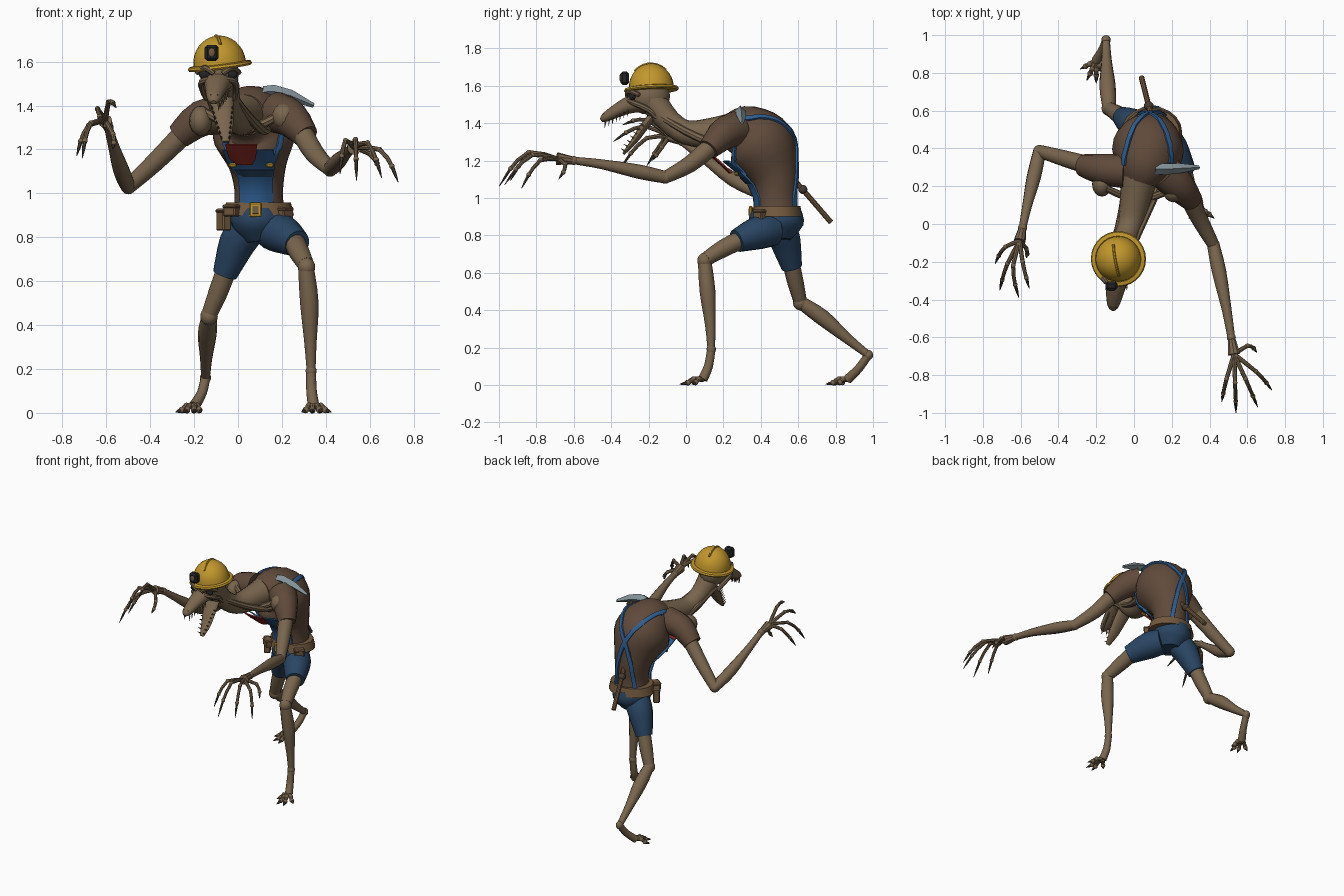
import bpy, bmesh, math
from mathutils import Vector, Matrix
from mathutils.bvhtree import BVHTree

cube = bpy.data.objects.get("Cube")
if cube:
    bpy.data.objects.remove(cube, do_unlink=True)

PALETTE = {
    "skin": (.19, .13, .075), "shirt_brown": (.115, .068, .043), "helmet_yellow": (.54, .31, .025),
    "navy": (.023, .06, .125), "strap_blue": (.028, .11, .28), "pocket_red": (.27, .022, .015),
    "steel": (.23, .29, .32), "black": (.018, .018, .02), "leather": (.17, .1, .05),
    "claw_dark": (.06, .045, .032)}
MATS = {}
for key, rgb in PALETTE.items():
    m = bpy.data.materials.new(key)
    m.use_nodes = True
    m.diffuse_color = (*rgb, 1)
    m.node_tree.nodes["Principled BSDF"].inputs["Base Color"].default_value = (*rgb, 1)
    MATS[key] = m
parts = []


def finish(bm, name, mat):
    bmesh.ops.recalc_face_normals(bm, faces=bm.faces)
    me = bpy.data.meshes.new(name)
    bm.to_mesh(me)
    bm.free()
    me.materials.append(MATS[mat])
    ob = bpy.data.objects.new(name, me)
    bpy.context.collection.objects.link(ob)
    parts.append(ob)
    return ob


def curve_points(pts, steps):
    """Catmull-Rom interpolation of equal-length tuples."""
    pts = [Vector(p) for p in pts]
    out = []
    for i in range(len(pts) - 1):
        a, b, c, d = pts[max(i - 1, 0)], pts[i], pts[i + 1], pts[min(i + 2, len(pts) - 1)]
        for s in range(steps):
            t = s / steps
            out.append(b + (c - a) * (t / 2) + (a - b * 2.5 + c * 2 - d * .5) * t ** 2
                       + (b * 1.5 - a / 2 - c * 1.5 + d / 2) * t ** 3)
    return out + [pts[-1]]


def loft(name, loops, mat):
    """Skin closed loops of points and cap both ends."""
    bm = bmesh.new()
    rings = [[bm.verts.new(p) for p in loop] for loop in loops]
    n = len(rings[0])
    for r, q in zip(rings, rings[1:]):
        for k in range(n):
            bm.faces.new((r[k], r[(k + 1) % n], q[(k + 1) % n], q[k]))
    bm.faces.new(rings[0])
    bm.faces.new(rings[-1])
    return finish(bm, name, mat)


def tube(name, pts, mat, sides=12, steps=3, flat=1.0):
    """Loft rings along (x, y, z, radius) points; flat scales the second axis."""
    ring_data = curve_points(pts, steps)
    co = [Vector(p[:3]) for p in ring_data]
    tang = [(co[min(i + 1, len(co) - 1)] - co[max(i - 1, 0)]).normalized() for i in range(len(co))]
    ref = min((Vector(a) for a in ((1, 0, 0), (0, 1, 0), (0, 0, 1))),
              key=lambda a: max(abs(t.dot(a)) for t in tang))
    angles = [2 * math.pi * k / sides for k in range(sides)]
    loops = []
    for c, t, p in zip(co, tang, ring_data):
        u = (ref - t * t.dot(ref)).normalized()
        v = t.cross(u)
        loops.append([c + (u * math.cos(a) + v * math.sin(a) * flat) * p[3] for a in angles])
    return loft(name, loops, mat)


def ball(name, at, size, mat, rot=0):
    bm = bmesh.new()
    bmesh.ops.create_uvsphere(bm, u_segments=16, v_segments=10, radius=1)
    bm.transform(Matrix.Translation(at) @ Matrix.Rotation(rot, 4, 'Y') @ Matrix.Diagonal((*size, 1)))
    return finish(bm, name, mat)


def box(name, at, size, mat, turn=0, bevel=.006):
    bm = bmesh.new()
    bmesh.ops.create_cube(bm, size=1)
    bm.transform(Matrix.Diagonal((*size, 1)))
    bmesh.ops.bevel(bm, geom=bm.edges[:], offset=bevel, segments=1, affect='EDGES')
    bm.transform(Matrix.Translation(at) @ Matrix.Rotation(turn, 4, 'Z'))
    return finish(bm, name, mat)


def lathe(name, profile, matrix, mat, sides=28):
    bm = bmesh.new()
    vs = [bm.verts.new((r, 0, z)) for r, z in profile]
    es = [bm.edges.new(e) for e in zip(vs, vs[1:])]
    bmesh.ops.spin(bm, geom=vs + es, cent=(0, 0, 0), axis=(0, 0, 1), angle=2 * math.pi, steps=sides)
    bmesh.ops.remove_doubles(bm, verts=bm.verts, dist=.0005)
    bm.transform(matrix)
    return finish(bm, name, mat)


# Hunched torso
torso = tube("torso", [(.095, .485, .9, .12), (.095, .483, 1, .11), (.09, .47, 1.12, .13), (.075, .40, 1.27, .19),
                       (.055, .31, 1.345, .155), (.03, .22, 1.355, .095)], "shirt_brown", 24, 4)
surface = BVHTree.FromPolygons([v.co for v in torso.data.vertices], [p.vertices for p in torso.data.polygons])


def strap(name, pts, width, mat):
    """Band through (x, y, z) points, laid onto the torso."""
    path = [surface.find_nearest(p) for p in curve_points(pts, 5)]
    loops = []
    for i, (p, n, _, _) in enumerate(path):
        t = path[min(i + 1, len(path) - 1)][0] - path[max(i - 1, 0)][0]
        side = t.cross(n).normalized() * width
        loops.append([p + side - n * .004, p + side + n * .01, p + n * .014, p - side + n * .01, p - side - n * .004])
    return loft(name, loops, mat)


def bib_panel(name, rows, mat, bend=.03, thick=.008):
    """Front panel through (x, y, z, half width) rows, wrapped back at its sides."""
    loops = []
    for x, y, z, w in rows:
        ks = [k / 3 for k in range(-3, 4)]
        front = [Vector((x + w * k, y + bend * k * k, z)) for k in ks]
        loops.append(front + [p + Vector((0, thick, .004)) for p in reversed(front)])
    return loft(name, loops, mat)


# Overalls: bib, pocket, crossed straps
bib_panel("bib", [(.083, .362, .95, .078), (.083, .358, 1.0, .076), (.08, .328, 1.07, .08), (.06, .26, 1.14, .11),
                  (.045, .195, 1.195, .115)], "strap_blue")
bib_panel("bib_band", [(.08, .319, 1.075, .075), (.072, .286, 1.107, .09)], "navy")
bib_panel("red_pocket", [(.03, .228, 1.13, .035), (.02, .2, 1.16, .062), (.015, .15, 1.205, .07),
                         (.015, .135, 1.22, .072)], "pocket_red", .012)
for s, side in ((1, "left"), (-1, "right")):
    cx = .08
    strap(side + "_back_strap", [(cx + s * .15, .31, 1.45), (cx + s * .11, .45, 1.44), (cx, .58, 1.28),
                                (cx - s * .06, .6, 1.1), (cx - s * .08, .58, .95)], .014, "strap_blue")
    strap(side + "_bib_strap", [(.06 + s * .1, .3, 1.1), (.06 + s * .13, .24, 1.19), (.06 + s * .16, .24, 1.28)],
          .013, "strap_blue")
    box(side + "_strap_clip", (.06 + s * .085, .27, 1.128), (.035, .02, .02), "helmet_yellow")
button = surface.find_nearest((-.07, .36, 1.45))[0]
ball("strap_button", button, (.015, .015, .012), "strap_blue")

# Hips, shorts, belt
tube("hips", [(.093, .485, .93, .135), (.093, .483, .86, .145), (.1, .48, .78, .08)], "navy", 20, 3, .85)
tube("belt", [(.093, .487, .9, .162), (.093, .487, .958, .148)], "leather", 20, 1, .84)
box("buckle", (.08, .346, .925), (.056, .02, .066), "helmet_yellow")
box("buckle_hole", (.08, .337, .925), (.028, .006, .036), "leather", bevel=.001)
for i, (x, y, z, tall, turn) in enumerate(((-.065, .43, .88, .1, -1.0), (.215, .395, .9, .07, .8),
                                           (-.03, .385, .92, .05, -.6))):
    box("belt_pouch_%d" % i, (x, y, z), (.065, .045, tall), "leather", turn)
    box("pouch_flap_%d" % i, (x, y, z + tall * .4), (.07, .052, .018), "leather", turn)


def digit(name, pts, r):
    """Bony finger or toe ending in a dark claw."""
    *bones, knuckle, tip = [Vector(p) for p in pts]
    bones.append(knuckle)
    tube(name, [(*p, r * (1 - .12 * i)) for i, p in enumerate(bones)], "skin", 8, 2)
    for p in bones[1:]:
        ball(name + "_joint", p, (r, r, r), "skin")
    tube(name + "_claw", [(*knuckle, r * .75), (*knuckle.lerp(tip, .5), r * .6), (*tip, .0015)], "claw_dark", 6, 1)


def leg(side, shorts, thigh, knee, shin, foot, toes):
    tube(side + "_shorts", shorts, "navy", 16, 3)
    tube(side + "_thigh", thigh, "skin")
    ball(side + "_knee", knee, (.04, .04, .042), "skin")
    tube(side + "_shin", shin, "skin")
    ball(side + "_heel", shin[-1][:3], (.025, .025, .028), "skin")
    tube(side + "_foot", foot, "skin")
    base = Vector(foot[-1][:3])
    for i, t in enumerate(toes):
        t = Vector(t)
        digit("%s_toe_%d" % (side, i), (base, base.lerp(t, .4) + Vector((0, 0, .012)), base.lerp(t, .65), t), .015)


leg("left", [(.15, .47, .83, .085), (.2, .39, .815, .09), (.27, .27, .77, .062)],
    [(.255, .3, .78, .05), (.28, .2, .73, .047), (.31, .11, .675, .038)], (.312, .1, .665),
    [(.31, .1, .66, .036), (.325, .115, .5, .042), (.33, .13, .32, .028), (.333, .135, .19, .02)],
    [(.333, .135, .19, .022), (.335, .12, .1, .024), (.345, .09, .03, .026)],
    [(.29, .03, .004), (.335, -.035, .003), (.385, -.03, .003), (.425, .03, .004)])
leg("right", [(.035, .505, .83, .085), (-.005, .53, .77, .083), (-.06, .565, .63, .056)],
    [(-.05, .56, .66, .046), (-.09, .585, .55, .044), (-.13, .61, .45, .036)], (-.132, .612, .44),
    [(-.132, .615, .44, .035), (-.14, .73, .36, .043), (-.145, .86, .25, .028), (-.148, .975, .16, .02)],
    [(-.148, .975, .16, .022), (-.165, .925, .09, .023), (-.2, .865, .03, .026)],
    [(-.285, .82, .004), (-.25, .76, .003), (-.2, .745, .003), (-.165, .8, .004)])


def arm(side, sleeve, upper, fore, palm, fingers):
    tube(side + "_sleeve", sleeve, "shirt_brown", 16)
    tube(side + "_upper_arm", upper, "skin")
    ball(side + "_elbow", upper[-1][:3], (.034, .034, .034), "skin")
    tube(side + "_forearm", fore, "skin")
    ball(side + "_wrist", fore[-1][:3], (.024, .024, .024), "skin")
    tube(side + "_palm", [(*fore[-1][:3], .02), palm], "skin", 10, 2)
    base = Vector(palm[:3])
    for i, (mid, tip) in enumerate(fingers):
        mid, tip = Vector(mid), Vector(tip)
        bend = mid.lerp(tip, .5) + (mid - base) * .12
        digit("%s_finger_%d" % (side, i), (base, mid, bend, tip), .0125)


arm("left", [(.17, .27, 1.37, .095), (.24, .2, 1.34, .085), (.31, .12, 1.26, .058)],
    [(.29, .14, 1.28, .05), (.35, .02, 1.18, .045), (.42, -.11, 1.11, .033)],
    [(.42, -.11, 1.11, .033), (.45, -.25, 1.14, .038), (.49, -.45, 1.18, .026), (.515, -.6, 1.2, .02)],
    (.53, -.69, 1.21, .034),
    [((.49, -.82, 1.24), (.465, -.94, 1.09)), ((.535, -.84, 1.245), (.54, -1, 1.06)),
     ((.59, -.82, 1.23), (.655, -.97, 1.07)), ((.645, -.78, 1.2), (.73, -.88, 1.05)),
     ((.6, -.645, 1.18), (.65, -.68, 1.1))])
arm("right", [(-.05, .28, 1.36, .09), (-.17, .29, 1.34, .082), (-.27, .31, 1.26, .06)],
    [(-.24, .31, 1.28, .05), (-.38, .35, 1.14, .043), (-.5, .385, 1.03, .034)],
    [(-.5, .385, 1.03, .034), (-.53, .25, 1.1, .038), (-.565, .1, 1.21, .026), (-.59, -.02, 1.3, .02)],
    (-.605, -.09, 1.33, .032),
    [((-.68, -.12, 1.31), (-.735, -.21, 1.17)), ((-.67, -.21, 1.32), (-.71, -.35, 1.16)),
     ((-.64, -.22, 1.385), (-.61, -.39, 1.3)), ((-.59, -.2, 1.415), (-.555, -.34, 1.39)),
     ((-.57, -.13, 1.27), (-.57, -.18, 1.2))])
ball("left_shoulder", (.21, .17, 1.35), (.055, .055, .06), "skin")
ball("right_shoulder", (-.17, .21, 1.33), (.052, .065, .068), "skin")

# Neck with tendons
tube("neck", [(.035, .27, 1.36, .1), (.005, .12, 1.345, .08), (-.02, 0, 1.35, .066), (-.05, -.09, 1.41, .064),
              (-.075, -.18, 1.52, .075)], "skin", 16)
for s in (1, -1):
    tube("neck_tendon", [(-.075 + s * .05, -.16, 1.45, .018), (-.02 + s * .06, -.01, 1.36, .02),
                         (.03 + s * .08, .15, 1.29, .022), (.04 + s * .1, .24, 1.3, .02)], "skin", 8)
    tube("collar_bone", [(.02, .13, 1.28, .018), (.03 + s * .09, .15, 1.32, .02),
                         (.03 + s * .18, .19, 1.37, .018)], "skin", 8)

# Head with open, toothed jaws
ball("cranium", (-.085, -.2, 1.545), (.088, .115, .1), "skin")
tube("snout", [(-.085, -.22, 1.52, .075), (-.095, -.31, 1.495, .058), (-.105, -.39, 1.455, .042),
               (-.11, -.435, 1.428, .03), (-.111, -.455, 1.415, .012)], "skin", 14, 3, .8)
tube("lower_jaw", [(-.08, -.16, 1.46, .055), (-.07, -.22, 1.385, .05), (-.06, -.28, 1.3, .038),
                   (-.055, -.335, 1.235, .016)], "skin", 12, 3, .45)
for s in (1, -1):
    ball("eye", (-.09 + s * .058, -.286, 1.543), (.03, .018, .022), "black", s * .2)
    tube("brow", [(-.09 + s * .02, -.315, 1.545, .012), (-.09 + s * .06, -.305, 1.572, .014),
                  (-.09 + s * .095, -.25, 1.55, .012)], "skin", 8)
    tube("cheek", [(-.09 + s * .03, -.31, 1.522, .012), (-.09 + s * .075, -.28, 1.508, .015),
                   (-.085 + s * .075, -.2, 1.47, .016), (-.08 + s * .06, -.16, 1.43, .014)], "skin", 8)
    ball("nostril", (-.108 + s * .014, -.435, 1.447), (.007, .01, .006), "black")
    for i in range(7):
        f = i / 6
        up = Vector((-.095 - .013 * f + s * (.05 - .03 * f), -.31 - .12 * f, 1.47 - .06 * f))
        low = Vector((-.072 + .014 * f + s * (.045 - .028 * f), -.225 - .1 * f, 1.385 - .135 * f))
        for root, way in ((up, Vector((0, -.004, -.035))), (low, Vector((s * .004, -.025, .015)))):
            tube("tooth", [(*root, .006), (*(root + way), .001)], "skin", 6, 1)

# Miner's helmet with lamp
tilt = Matrix.Translation((-.083, -.185, 1.585)) @ Matrix.Rotation(-.12, 4, 'Y') @ Matrix.Rotation(.05, 4, 'X')
dome = [(.12 * math.cos(a), .128 * math.sin(a) + .006) for a in (i * math.pi / 16 for i in range(9))]
lathe("helmet", [(0, -.012), (.115, -.012), (.142, -.014), (.147, -.006), (.142, .004), (.122, .008)] + dome,
      tilt, "helmet_yellow")
ridge_angles = [math.pi * (.25 + .07 * i) for i in range(8)]
ridge = tube("helmet_ridge", [(.02 * math.cos(a), -.118 * math.cos(a), .006 + .128 * math.sin(a), .007)
                              for a in ridge_angles], "helmet_yellow", 6, 1)
ridge.data.transform(tilt)
box("lamp_case", (-.12, -.328, 1.64), (.064, .046, .072), "black", bevel=.012)
ball("lamp_lens", (-.12, -.35, 1.642), (.016, .006, .02), "leather")

# Pickaxe slung on the back
tube("pickaxe_handle", [(.16, .3, 1.42, .014), (.04, .775, .87, .015)], "leather", 10, 1)
ball("handle_cord", (.078, .625, 1.045), (.026, .024, .024), "claw_dark")
tube("pickaxe_head", [(.115, .29, 1.462, .026), (.16, .29, 1.465, .03), (.24, .295, 1.445, .027),
                      (.345, .3, 1.4, .01)], "steel", 4, 1)

# Smooth shading with sharp creases
bpy.ops.object.select_all(action='DESELECT')
for ob in parts:
    ob.select_set(True)
bpy.context.view_layer.objects.active = torso
bpy.ops.object.shade_smooth_by_angle(angle=math.radians(35))
